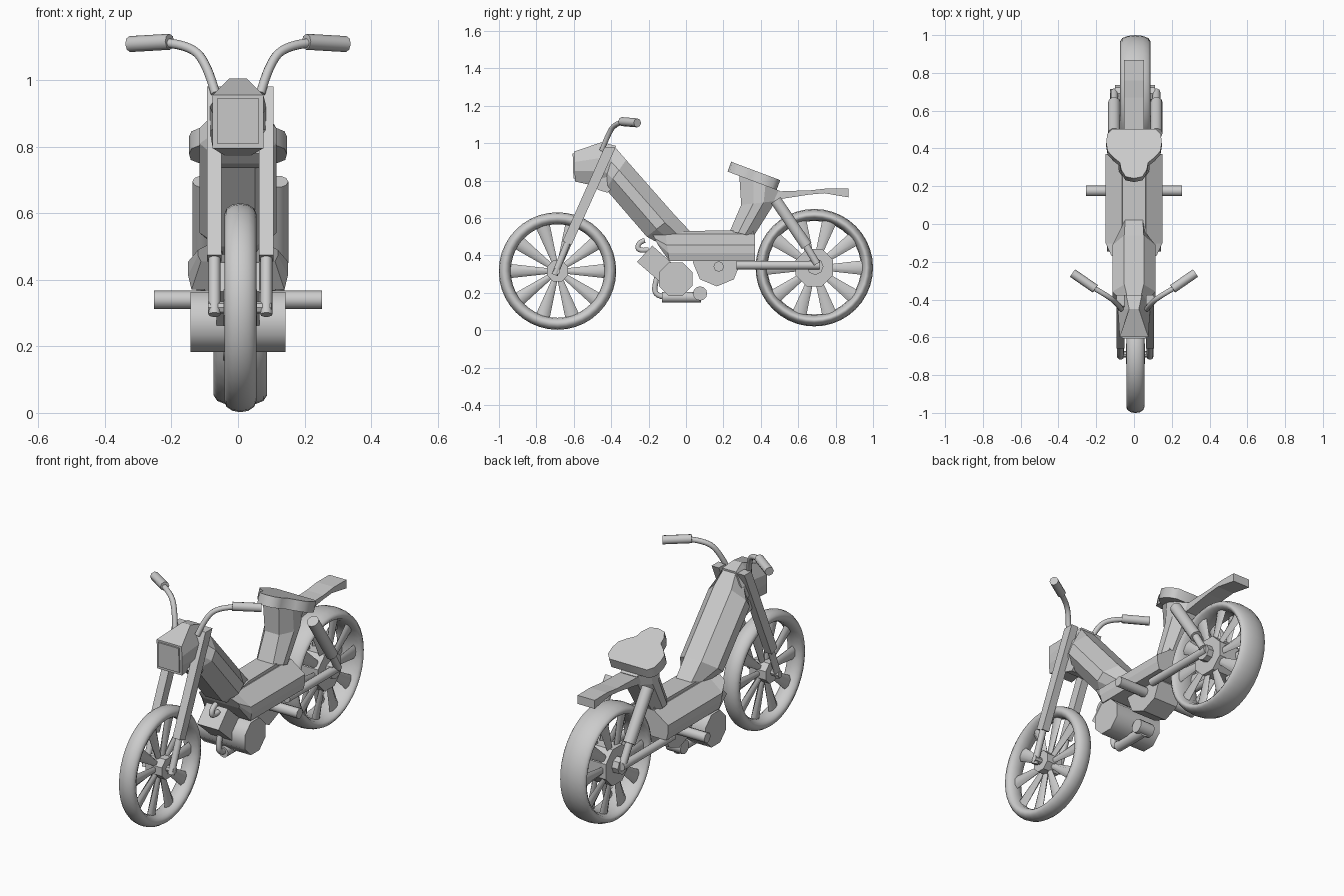
import bpy, bmesh, math
from mathutils import Vector

if "Cube" in bpy.data.objects:
    bpy.data.objects.remove(bpy.data.objects["Cube"])

X0 = 0.007  # small sideways offset of wheels and forks


def shade(ob, angle=40):
    bpy.ops.object.select_all(action='DESELECT')
    ob.select_set(True)
    bpy.context.view_layer.objects.active = ob
    bpy.ops.object.shade_smooth_by_angle(angle=math.radians(angle))


def finish(name, bm, smooth=False):
    bmesh.ops.recalc_face_normals(bm, faces=bm.faces)
    me = bpy.data.meshes.new(name)
    bm.to_mesh(me)
    bm.free()
    ob = bpy.data.objects.new(name, me)
    bpy.context.collection.objects.link(ob)
    if smooth:
        shade(ob, 50)
    return ob


def skin(name, rings, smooth=False):
    """Join equal-sized point rings and cap both ends."""
    bm = bmesh.new()
    vs = [[bm.verts.new(p) for p in r] for r in rings]
    n = len(rings[0])
    for a, b in zip(vs, vs[1:]):
        for i in range(n):
            bm.faces.new((a[i], a[(i + 1) % n], b[(i + 1) % n], b[i]))
    bm.faces.new(vs[0])
    bm.faces.new(vs[-1])
    return finish(name, bm, smooth)


def loft(name, sections, t0=.35, t1=.65, low=None):
    """Eight-sided body; section = top y,z, bottom y,z, half width, cap ratio."""
    rings = []
    for ty, tz, by, bz, w, k in sections:
        kb = k if low is None else low
        pts = [(k, 0), (1, t0), (1, t1), (kb, 1), (-kb, 1), (-1, t1), (-1, t0), (-k, 0)]
        rings.append([(x * w, ty + (by - ty) * t, tz + (bz - tz) * t) for x, t in pts])
    return skin(name, rings)


def prism(name, profile, x0, x1):
    return skin(name, [[(x, y, z) for y, z in profile] for x in (x0, x1)])


def rod(name, p0, p1, r, n=12, smooth=True, turn=0):
    p0, p1 = Vector(p0), Vector(p1)
    q = (p1 - p0).to_track_quat('Z', 'Y')
    rings = [[p + q @ Vector((r * math.cos(a), r * math.sin(a), 0))
              for a in (2 * math.pi * i / n + turn for i in range(n))] for p in (p0, p1)]
    return skin(name, rings, smooth)


def pipe(name, pts, r):
    cu = bpy.data.curves.new(name, 'CURVE')
    cu.dimensions = '3D'
    cu.bevel_depth, cu.bevel_resolution, cu.use_fill_caps = r, 3, True
    sp = cu.splines.new('NURBS')
    sp.points.add(len(pts) - 1)
    for p, co in zip(sp.points, pts):
        p.co = (*co, 1)
    sp.order_u, sp.use_endpoint_u, sp.resolution_u = 3, True, 5
    ob = bpy.data.objects.new(name, cu)
    bpy.context.collection.objects.link(ob)


def wheel(name, y, z, half, hub_r, hub_half, layers):
    # rounded tyre
    bpy.ops.mesh.primitive_torus_add(major_segments=40, minor_segments=12, major_radius=.282,
                                     minor_radius=.032, location=(X0, y, z),
                                     rotation=(0, math.pi / 2, 0))
    tyre = bpy.context.object
    tyre.name = name + "_tyre"
    tyre.scale.z = half / .032
    shade(tyre)
    # ten spokes per layer, widening to the rim, with a flattened round section
    bm = bmesh.new()
    for inner, outer, thick in layers:
        for i in range(10):
            a = 2 * math.pi * i / 10
            d, t = Vector((0, math.cos(a), math.sin(a))), Vector((0, -math.sin(a), math.cos(a)))
            c = Vector((X0, y, z))
            rings = []
            for r, w, x in ((.04, .014, inner), (.262, .039, outer)):
                rings.append([bm.verts.new(c + d * r + t * w * math.cos(b)
                                           + Vector((x + thick * math.sin(b), 0, 0)))
                              for b in (math.pi * j / 3 for j in range(6))])
            for j in range(6):
                k = (j + 1) % 6
                bm.faces.new((rings[0][j], rings[0][k], rings[1][k], rings[1][j]))
            bm.faces.new(rings[0])
            bm.faces.new(rings[1])
    finish(name + "_spokes", bm, True)
    rod(name + "_hub", (X0 - hub_half, y, z), (X0 + hub_half, y, z), hub_r, 8, False, math.pi / 8)


wheel("front_wheel", -.687, .316, .048, .06, .05, [(0, 0, .014)])
wheel("rear_wheel", .686, .334, .08, .108, .07, [(-.045, -.04, .01), (.045, .04, .01)])
rod("rear_axle", (-.1, .69, .34), (.112, .69, .34), .045, 8, False)
rod("front_axle", (-.09, -.69, .316), (.1, -.69, .316), .018, 8, False)

for s, side in ((-1, "left"), (1, "right")):
    x = X0 + s * .078
    # front fork: square upper leg and round slider
    q = [(-.435, .98), (-.375, .98), (-.612, .455), (-.66, .475)]
    prism("fork_upper_" + side, q, x - .022, x + .022)
    rod("fork_slider_" + side, (x, -.62, .50), (x, -.702, .295), .018, 10)
    # handlebar and grip
    pipe("handlebar_" + side, [(s * .068, -.45, .96), (s * .09, -.42, 1.04),
                               (s * .14, -.38, 1.105), (s * .22, -.335, 1.112)], .014)
    rod("grip_" + side, (s * .205, -.343, 1.115), (s * .325, -.26, 1.108), .024, 8)
    # rear shock absorber and swing arm
    xs = X0 + s * .112
    rod("shock_upper_" + side, (xs, .48, .695), (xs, .645, .45), .032, 10)
    rod("shock_lower_" + side, (xs, .64, .455), (xs, .70, .355), .02, 10)
    rod("swing_arm_" + side, (s * .105, .27, .347), (s * .105, .715, .347), .023, 10)
    # pedal
    rod("pedal_" + side, (s * .06, .175, .34), (s * .253, .175, .34), .028, 8)

# headlight shell and lens
loft("headlight", [(-.598, .955, -.594, .795, .076, 1), (-.45, 1.005, -.46, .765, .085, .3),
                   (-.375, .985, -.40, .75, .07, .6)])
prism("headlight_lens", [(-.606, .945), (-.59, .945), (-.59, .81), (-.602, .81)], -.063, .063)
prism("steering_head", [(-.50, .78), (-.40, .84), (-.36, .79), (-.42, .735), (-.47, .75)], -.07, .07)

# sloping front frame, wide middle body, seat tower
loft("front_frame", [(-.385, .985, -.46, .775, .06, .6), (-.32, .91, -.43, .755, .115, .45),
                     (-.06, .615, -.21, .50, .115, .45), (.025, .525, -.165, .475, .058, .8)])
loft("middle_body", [(-.18, .515, -.15, .455, .12, .6), (-.11, .515, -.09, .37, .15, .43),
                     (.37, .515, .37, .37, .15, .43)], .42, .7, .93)
prism("frame_spine", [(-.10, .50), (0, .53), (.36, .535), (.37, .40), (-.08, .40)], -.06, .06)
loft("seat_tower", [(.235, .53, .36, .50, .08, .6), (.295, .67, .48, .69, .088, .5),
                    (.285, .83, .50, .745, .08, .6)])

# seat: outline swept up along its tilt
half = [(.0, .0), (.045, .01), (.068, .05), (.075, .09), (.11, .12), (.14, .155),
        (.147, .20), (.142, .25), (.115, .28)]
outline = half + [(-x, v) for x, v in reversed(half[1:])]
ca, sa = math.cos(math.radians(20.6)), math.sin(math.radians(20.6))
skin("seat", [[(x, .222 + v * ca + h * sa, .848 - v * sa + h * ca) for x, v in outline]
              for h in (0, .056)], True)

# tail rack above the rear wheel
prism("tail", [(.44, .74), (.67, .748), (.76, .758), (.868, .757), (.868, .71), (.74, .732),
               (.66, .725), (.50, .70), (.44, .69)], -.052, .052)

# engine drum, cylinder block and crank housing
rod("engine_case", (-.143, -.055, .273), (.143, -.055, .273), .097, 8, True, math.pi / 8)
prism("engine_cylinder", [(-.262, .365), (-.18, .452), (-.06, .345), (-.13, .25)], -.065, .065)
rod("crank_housing", (-.075, .165, .362), (.075, .165, .362), .128, 8, False)

# intake hook, exhaust bend and silencer
pipe("intake", [(.02, -.20, .43), (.02, -.26, .42), (.02, -.255, .47), (.02, -.22, .48)], .014)
pipe("exhaust_bend", [(0, -.15, .30), (0, -.175, .22), (0, -.15, .18), (0, -.10, .175)], .015)
rod("silencer", (0, -.128, .176), (0, .08, .176), .029)
rod("silencer_end", (-.045, .075, .196), (.045, .075, .196), .038)
